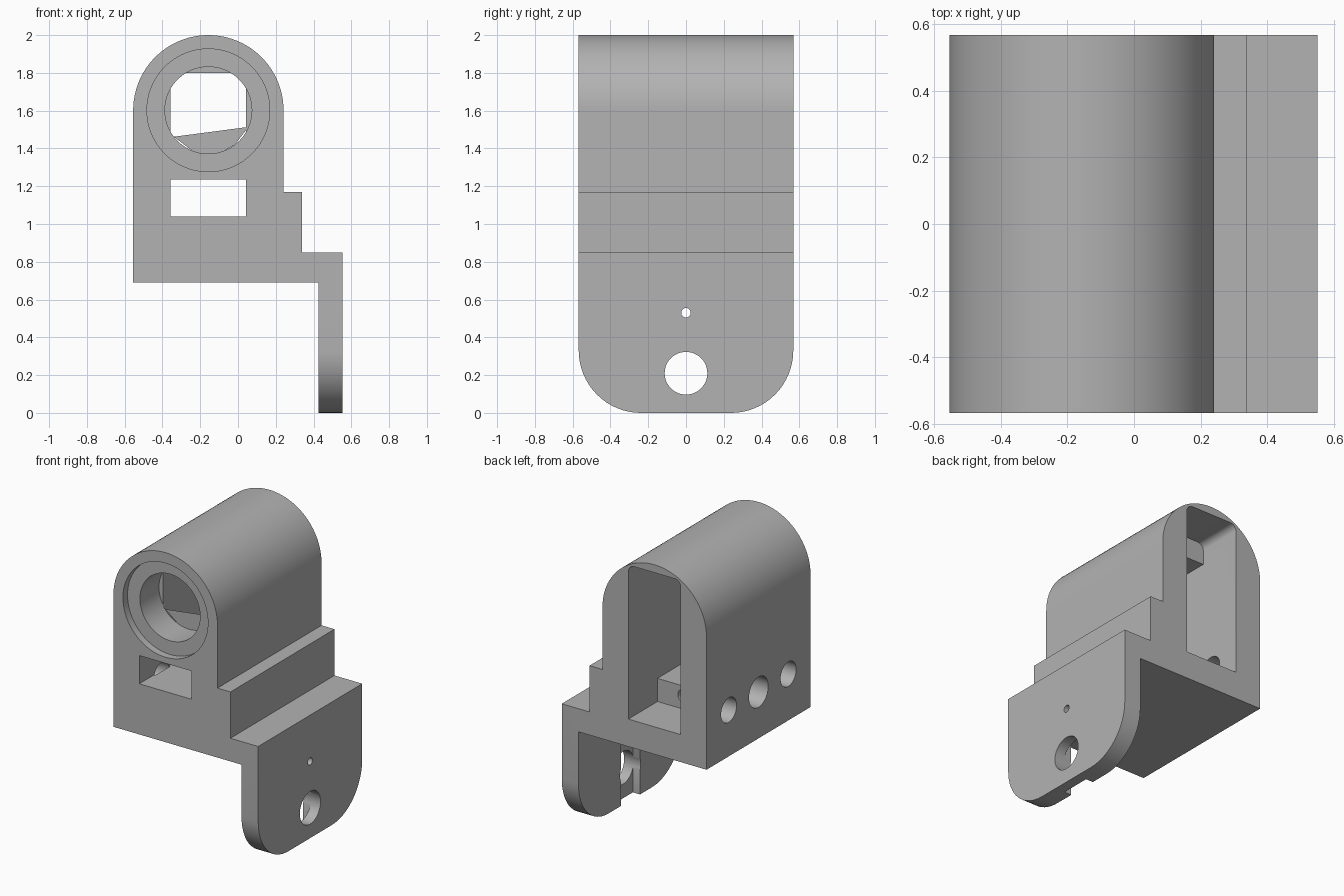
import bpy, bmesh, math
from mathutils import Matrix, Vector

cube = bpy.data.objects.get("Cube")
if cube:
    bpy.data.objects.remove(cube, do_unlink=True)

HALF_Y = 0.568           # half of the body length
CX, CZ, R = -0.157, 1.602, 0.398   # axis and radius of the rounded top
WALL_L, WALL_R = CX - 0.2, CX + 0.2  # inner walls of the cavity

grey = bpy.data.materials.new("plain grey")
grey.use_nodes = True
grey.diffuse_color = (0.45, 0.45, 0.45, 1)
grey.node_tree.nodes["Principled BSDF"].inputs["Base Color"].default_value = grey.diffuse_color


def make_object(name, bm):
    bmesh.ops.recalc_face_normals(bm, faces=bm.faces)
    mesh = bpy.data.meshes.new(name)
    bm.to_mesh(mesh)
    bm.free()
    mesh.materials.append(grey)
    obj = bpy.data.objects.new(name, mesh)
    bpy.context.collection.objects.link(obj)
    return obj


def box_cutter(name, low, high, round_top=0):
    low, high = Vector(low), Vector(high)
    bm = bmesh.new()
    bmesh.ops.create_cube(bm, size=1, matrix=Matrix.Translation((low + high) / 2)
                          @ Matrix.Diagonal((*(high - low), 1)))
    if round_top:
        edges = [e for e in bm.edges if all(v.co.z > high.z - 1e-4 for v in e.verts)
                 and abs(e.verts[0].co.x - e.verts[1].co.x) < 1e-4]
        bmesh.ops.bevel(bm, geom=edges, offset=round_top, segments=6, profile=0.5, affect='EDGES')
    return make_object(name, bm)


def hole_cutter(name, start, end, radius, sides=48):
    start, end = Vector(start), Vector(end)
    axis = end - start
    turn = axis.to_track_quat('Z', 'Y').to_matrix().to_4x4()
    bm = bmesh.new()
    bmesh.ops.create_cone(bm, cap_ends=True, segments=sides, radius1=radius, radius2=radius,
                          depth=axis.length, matrix=Matrix.Translation((start + end) / 2) @ turn)
    return make_object(name, bm)


# Stepped bracket profile with a rounded top, extruded along y
profile = [(-0.555, 0.69), (0.425, 0.69), (0.425, 0), (0.552, 0), (0.552, 0.85),
           (0.34, 0.85), (0.34, 1.17), (CX + R, 1.17)]
steps = 48
profile += [(CX + R * math.cos(math.pi * i / steps), CZ + R * math.sin(math.pi * i / steps))
            for i in range(steps + 1)]
bm = bmesh.new()
face = bm.faces.new([bm.verts.new((x, -HALF_Y, z)) for x, z in profile])
extruded = bmesh.ops.extrude_face_region(bm, geom=[face])["geom"]
bmesh.ops.translate(bm, vec=(0, 2 * HALF_Y, 0),
                    verts=[v for v in extruded if isinstance(v, bmesh.types.BMVert)])

# Rounded lower corners of the hanging flange
corners = [e for e in bm.edges if all(v.co.z < 1e-4 for v in e.verts)
           and abs(e.verts[0].co.y - e.verts[1].co.y) < 1e-4]
bmesh.ops.bevel(bm, geom=corners, offset=0.33, segments=16, profile=0.5, affect='EDGES')
bracket = make_object("bracket", bm)

front, back = -HALF_Y, HALF_Y
cutters = [
    # Tall pocket open at the back, then a shorter one reaching the front wall
    box_cutter("rear_pocket", (WALL_L, 0.25, 0.88), (WALL_R, back + 0.1, 1.945), 0.045),
    box_cutter("inner_pocket", (WALL_L, -0.31, 1.04), (WALL_R, 0.3, 1.80)),
    box_cutter("front_window", (WALL_L, front - 0.1, 1.04), (WALL_R, -0.25, 1.235)),
    # Bearing seat and bore
    hole_cutter("bearing_seat", (CX, front - 0.1, CZ), (CX, front + 0.05, CZ), 0.325, 96),
    hole_cutter("bearing_bore", (CX, front - 0.1, CZ), (CX, -0.31, CZ), 0.23, 96),
    # Blind hole in the raised floor
    hole_cutter("floor_hole", (CX, 0.3, 0.97), (CX, -0.1, 0.97), 0.045),
    # Groove and holes of the flange
    box_cutter("flange_groove", (0.35, -0.105, -0.1), (0.48, 0.105, 0.69)),
    hole_cutter("flange_hole", (0.35, 0, 0.21), (0.65, 0, 0.21), 0.113),
    hole_cutter("flange_pin_hole", (0.35, 0, 0.53), (0.65, 0, 0.53), 0.025, 24),
]
# Row of three holes through the plain side wall
for y, radius in ((-0.325, 0.085), (0, 0.105), (0.325, 0.085)):
    cutters.append(hole_cutter("side_hole", (-0.7, y, 1.01), (WALL_L + 0.01, y, 1.01), radius))

for cutter in cutters:
    cutter.hide_render = True
    mod = bracket.modifiers.new(cutter.name, 'BOOLEAN')
    mod.operation = 'DIFFERENCE'
    mod.solver = 'EXACT'
    mod.object = cutter

# Bake the cuts and drop the cutters
bpy.context.view_layer.update()
evaluated = bracket.evaluated_get(bpy.context.evaluated_depsgraph_get())
final = bpy.data.meshes.new_from_object(evaluated)
bracket.modifiers.clear()
bracket.data = final
final.materials.clear()
final.materials.append(grey)
for cutter in cutters:
    bpy.data.objects.remove(cutter, do_unlink=True)

bpy.ops.object.select_all(action='DESELECT')
bracket.select_set(True)
bpy.context.view_layer.objects.active = bracket
bpy.ops.object.shade_smooth_by_angle(angle=math.radians(30))
